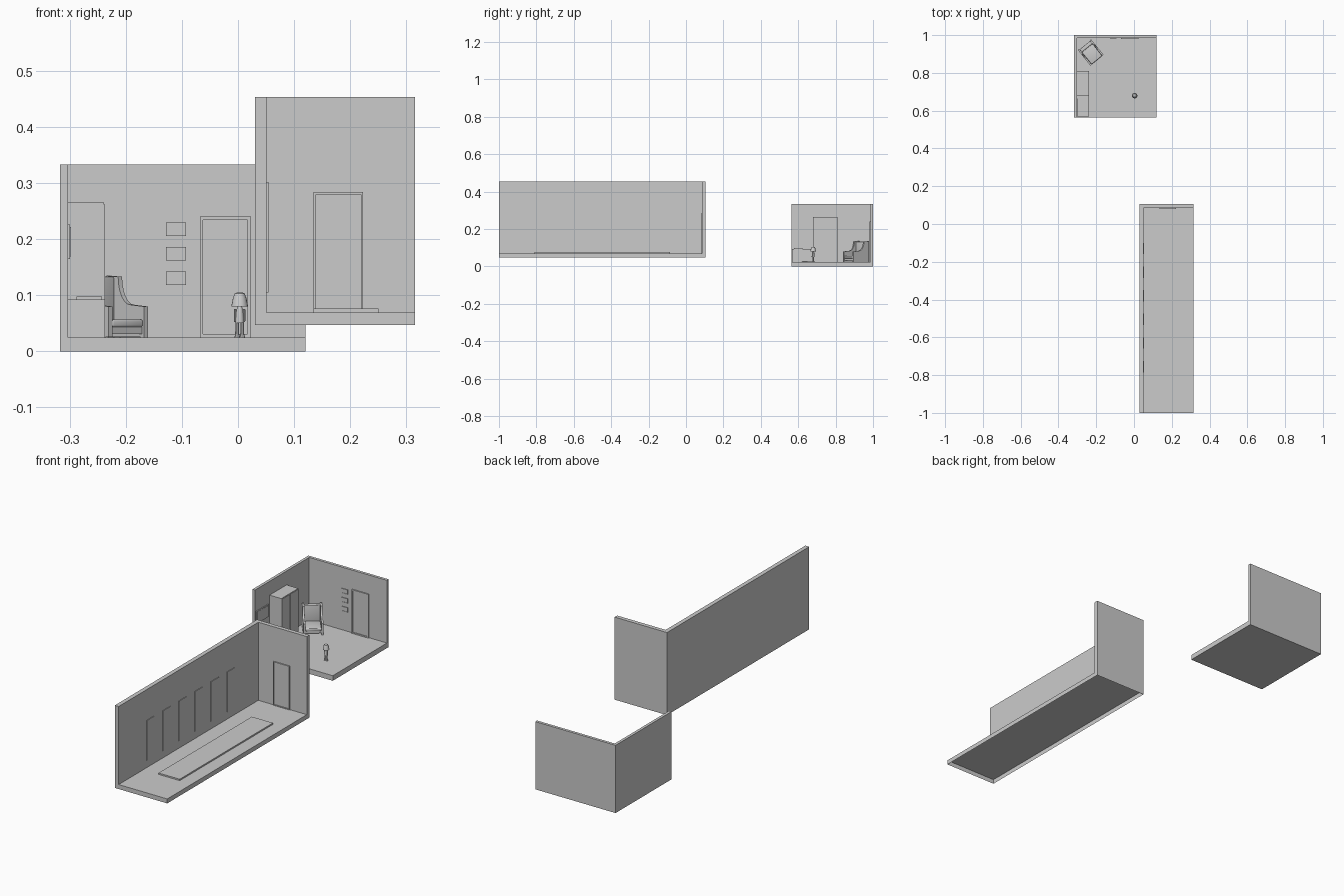
import bpy, bmesh, math
from mathutils import Matrix, Vector

if "Cube" in bpy.data.objects:
    bpy.data.objects.remove(bpy.data.objects["Cube"])


def obj(name, bm, smooth=False):
    bmesh.ops.recalc_face_normals(bm, faces=bm.faces)
    me = bpy.data.meshes.new(name)
    bm.to_mesh(me)
    bm.free()
    o = bpy.data.objects.new(name, me)
    bpy.context.collection.objects.link(o)
    if smooth:
        bpy.ops.object.select_all(action='DESELECT')
        o.select_set(True)
        bpy.context.view_layer.objects.active = o
        bpy.ops.object.shade_smooth_by_angle(angle=math.radians(40))
    return o


def box(name, x, y, z, open_bottom=False, bevel=0):
    bm = bmesh.new()
    m = Matrix.LocRotScale(Vector((sum(x) / 2, sum(y) / 2, sum(z) / 2)), None,
                           Vector((x[1] - x[0], y[1] - y[0], z[1] - z[0])))
    bmesh.ops.create_cube(bm, size=1, matrix=m)
    if open_bottom:
        low = [f for f in bm.faces if f.calc_center_median().z < z[0] + 1e-5]
        bmesh.ops.delete(bm, geom=low, context='FACES_ONLY')
    if bevel:
        bmesh.ops.bevel(bm, geom=bm.edges[:], offset=bevel, segments=3, affect='EDGES', profile=0.5)
    return obj(name, bm, bevel > 0)


def extrude_profile(name, pts, x0, x1, smooth=False):
    # Profile in (y, z), extruded along x
    bm = bmesh.new()
    f = bm.faces.new([bm.verts.new((x0, y, z)) for y, z in pts])
    ext = bmesh.ops.extrude_face_region(bm, geom=[f])
    vs = [v for v in ext['geom'] if isinstance(v, bmesh.types.BMVert)]
    bmesh.ops.translate(bm, verts=vs, vec=(x1 - x0, 0, 0))
    return obj(name, bm, smooth)


def lathe(name, pts, loc, n=16):
    bm = bmesh.new()
    vs = [bm.verts.new((r, 0, z)) for r, z in pts]
    es = [bm.edges.new(p) for p in zip(vs, vs[1:])]
    bmesh.ops.spin(bm, geom=vs + es, cent=(0, 0, 0), axis=(0, 0, 1), angle=2 * math.pi, steps=n)
    bmesh.ops.remove_doubles(bm, verts=bm.verts, dist=1e-5)
    bmesh.ops.translate(bm, verts=bm.verts, vec=loc)
    return obj(name, bm, True)


def framed(name, x, z, y, border, depth):
    # Frame on a back wall with a recessed panel
    box(name + "_panel", (x[0] + border, x[1] - border), (y - depth * 0.5, y),
        (z[0] + border, z[1] - border))
    box(name + "_left", (x[0], x[0] + border), (y - depth, y), z)
    box(name + "_right", (x[1] - border, x[1]), (y - depth, y), z)
    inner = (x[0] + border, x[1] - border)
    box(name + "_top", inner, (y - depth, y), (z[1] - border, z[1]))
    box(name + "_bottom", inner, (y - depth, y), (z[0], z[0] + border))


# Small room shell
box("room_floor", (-.317, .12), (.565, 1), (0, .025))
box("room_left_wall", (-.317, -.303), (.565, 1), (.025, .333))
box("room_back_wall", (-.303, .12), (.986, 1), (.025, .333))

# Door and three pictures on the room's back wall
framed("room_door", (-.068, .023), (.025, .24), .986, .006, .006)
for i in range(3):
    framed(f"small_picture_{i}", (-.128, -.093), (.118 + .044 * i, .142 + .044 * i), .986, .003, .003)

# Wardrobe: carcass and two doors
box("wardrobe", (-.303, -.239), (.678, .81), (.025, .265))
for i in range(2):
    y = .679 + i * .0655
    box(f"wardrobe_door_{i}", (-.239, -.237), (y, y + .0645), (.03, .262))

# Low dresser with items and the picture above
box("dresser", (-.303, -.237), (.57, .678), (.025, .088))
box("dresser_top", (-.303, -.237), (.568, .678), (.088, .092))
box("dresser_book", (-.288, -.242), (.577, .622), (.092, .098))
box("wall_picture", (-.303, -.299), (.572, .665), (.165, .226))
box("wall_picture_canvas", (-.299, -.298), (.576, .661), (.169, .222))

# Flat strips on the floor
for i in range(3):
    o = box(f"floor_strip_{i}", (-.028, .028), (-.003, .003), (0, .0012))
    o.location = (-.205 + (i - 1) * .011, .655 + (i - 1) * .011, .025)
    o.rotation_euler.z = math.radians(50)

# Armchair, built facing -y and turned into the corner
arm = [(.053, 0), (-.053, 0), (-.053, .055), (-.015, .058)]
for i in range(1, 7):
    a = i / 6 * math.pi / 2
    arm.append((-.015 + .035 * math.sin(a), .108 - .05 * math.cos(a)))
arm += [(.053, .110)]
chair = []
for s, side in ((-1, "left"), (1, "right")):
    chair.append(extrude_profile(f"chair_{side}_arm", arm, s * .036, s * .045, True))
chair.append(box("chair_back", (-.036, .036), (.03, .05), (.01, .108), bevel=.003))
chair.append(box("chair_seat_base", (-.036, .036), (-.048, .03), (.006, .018)))
chair.append(box("chair_cushion", (-.036, .036), (-.052, .03), (.018, .032), bevel=.004))
for o in chair:
    o.location = (-.229, .908, .025)
    o.rotation_euler.z = math.radians(39)

# Small figurine with a wide hood in the middle of the room
fx, fy = .003, .68
for s in (-1, 1):
    lathe(f"figure_leg_{s}", [(0, 0), (.005, 0), (.0035, .006), (.003, .03), (0, .03)],
          (fx + s * .0045, fy, .025), 8)
    lathe(f"figure_arm_{s}", [(0, .027), (.002, .029), (.002, .05), (0, .051)],
          (fx + s * .008, fy, .025), 8)
lathe("figure_body", [(0, .026), (.008, .026), (.0075, .034), (.006, .048), (.004, .055), (0, .055)],
      (fx, fy, .025))
lathe("figure_hood", [(0, .055), (.015, .055), (.012, .07), (.009, .078), (.005, .08), (0, .08)],
      (fx, fy, .025))

# Corridor shell, floor slab open underneath
box("corridor_floor", (.03, .315), (-1, .105), (.047, .069), open_bottom=True)
box("corridor_left_wall", (.03, .051), (-1, .105), (.069, .453))
box("corridor_back_wall", (.051, .315), (.085, .105), (.069, .453))
framed("corridor_door", (.135, .223), (.07, .284), .085, .004, .006)

# Long carpet
box("carpet", (.135, .25), (-.81, -.085), (.069, .076))

# Row of tall panels on the corridor's left wall
for i in range(6):
    y = -.785 + .125 * i
    box(f"wall_panel_{i}", (.051, .054), (y, y + .06), (.105, .302))
